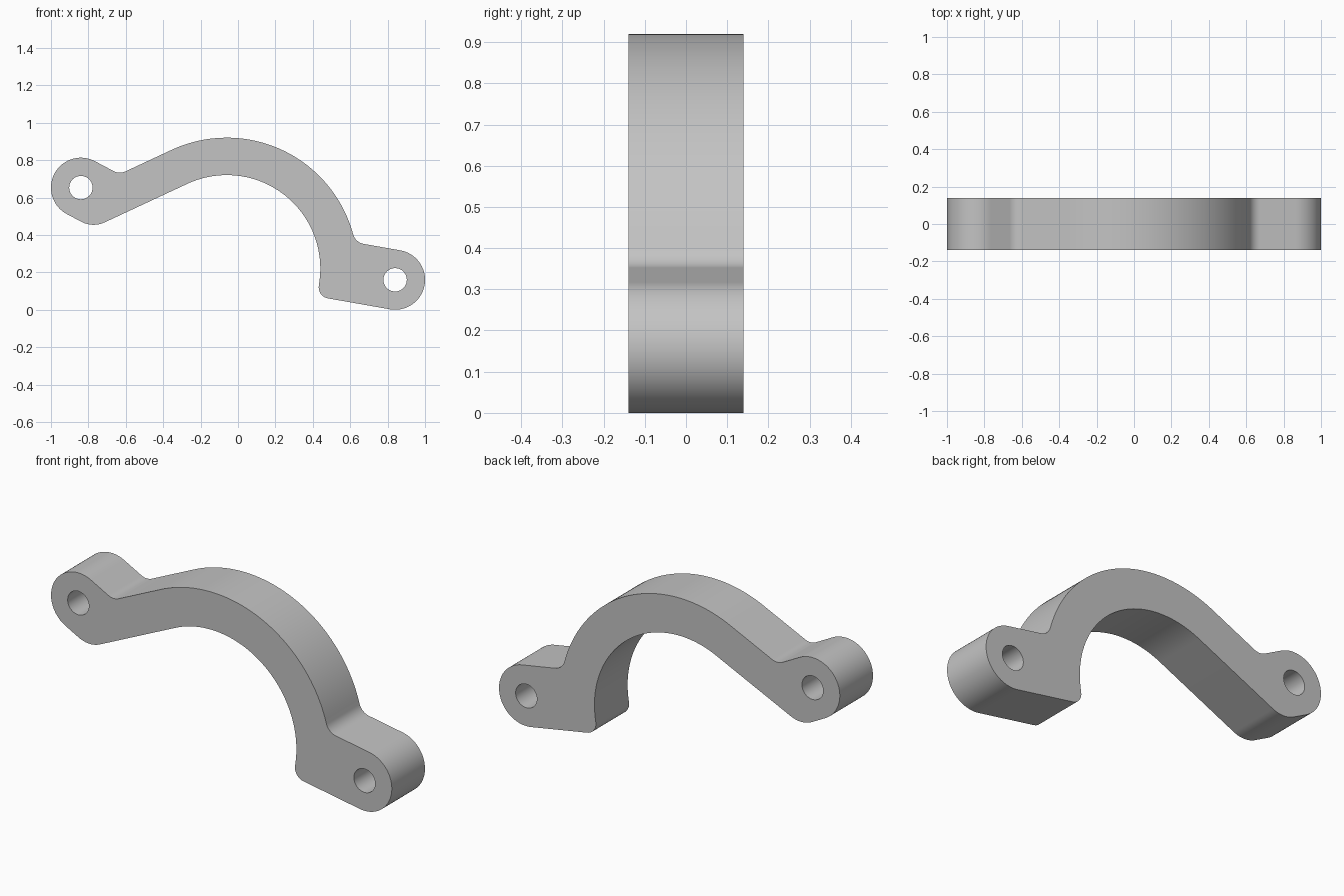
import bpy
import bmesh
from math import cos, sin, radians, tan
from mathutils import Vector, Matrix

cube = bpy.data.objects.get("Cube")
if cube:
    bpy.data.objects.remove(cube, do_unlink=True)

HALF_WIDTH = 0.139
BOSS_R, HOLE_R = 0.16, 0.0625
LEFT_BOSS, RIGHT_BOSS, ARCH = Vector((-0.84, 0.653)), Vector((0.84, 0.16)), Vector((-0.06, 0.22))


def arc(centre, radius, start, end, steps):
    """Points on an arc between two angles in degrees."""
    angles = [radians(start + (end - start) * i / steps) for i in range(steps + 1)]
    return [centre + radius * Vector((cos(a), sin(a))) for a in angles]


def cross(a, b):
    return a.x * b.y - a.y * b.x


def fillet(p, p_angle, q, q_angle, radius, steps=12):
    """Rounded corner where the line leaving p meets the line arriving at q."""
    u = Vector((cos(radians(p_angle)), sin(radians(p_angle))))
    v = Vector((cos(radians(q_angle)), sin(radians(q_angle))))
    corner = p + u * (cross(q - p, v) / cross(u, v))
    turn = (q_angle - p_angle + 180) % 360 - 180
    side = 1 if turn > 0 else -1
    start = corner - u * radius * tan(radians(abs(turn)) / 2)
    centre = start + side * radius * Vector((-u.y, u.x))
    first = p_angle - side * 90
    return arc(centre, radius, first, first + turn, steps)


# Outline pieces: arch band and the two end bosses
outer = arc(ARCH, 0.70, 115, 17, 48)
right_end = arc(RIGHT_BOSS, BOSS_R, 80, -100, 40)
inner = arc(ARCH, 0.50, -8, 115, 56)
left_end = arc(LEFT_BOSS, BOSS_R, 242, 62, 40)

# Join the pieces with rounded corners, going clockwise
outline = outer
outline += fillet(outer[-1], -73, right_end[0], -10, 0.07)
outline += right_end
outline += fillet(right_end[-1], 170, inner[0], 82, 0.06)
outline += inner
outline += fillet(inner[-1], 205, left_end[0], 152, 0.14)
outline += left_end
outline += fillet(left_end[-1], -28, outer[0], 25, 0.07)

# Flat profile with two bolt holes, thickened
curve = bpy.data.curves.new("bracket_profile", "CURVE")
curve.dimensions = "2D"
curve.fill_mode = "BOTH"
curve.extrude = HALF_WIDTH
for loop in (outline, arc(LEFT_BOSS, HOLE_R, 0, 360, 40)[:-1], arc(RIGHT_BOSS, HOLE_R, 0, 360, 40)[:-1]):
    spline = curve.splines.new("POLY")
    spline.points.add(len(loop) - 1)
    for point, co in zip(spline.points, loop):
        point.co = (co.x, co.y, 0, 1)
    spline.use_cyclic_u = True

profile = bpy.data.objects.new("bracket_profile", curve)
bpy.context.collection.objects.link(profile)
bpy.context.view_layer.update()
mesh = bpy.data.meshes.new_from_object(profile.evaluated_get(bpy.context.evaluated_depsgraph_get()))
bpy.data.objects.remove(profile, do_unlink=True)

# Stand the bracket upright and weld caps to walls
mesh.transform(Matrix.Rotation(radians(90), 4, "X"))
bm = bmesh.new()
bm.from_mesh(mesh)
bmesh.ops.remove_doubles(bm, verts=bm.verts, dist=0.0002)
bmesh.ops.recalc_face_normals(bm, faces=bm.faces)
bm.to_mesh(mesh)
bm.free()

bracket = bpy.data.objects.new("arched_bracket", mesh)
bpy.context.collection.objects.link(bracket)

# Plain grey metal
grey = bpy.data.materials.new("plain_grey")
grey.use_nodes = True
colour = (0.55, 0.55, 0.55, 1)
grey.diffuse_color = colour
grey.node_tree.nodes["Principled BSDF"].inputs["Base Color"].default_value = colour
mesh.materials.clear()
mesh.materials.append(grey)

bpy.ops.object.select_all(action="DESELECT")
bracket.select_set(True)
bpy.context.view_layer.objects.active = bracket
bpy.ops.object.shade_smooth_by_angle(angle=radians(30))
